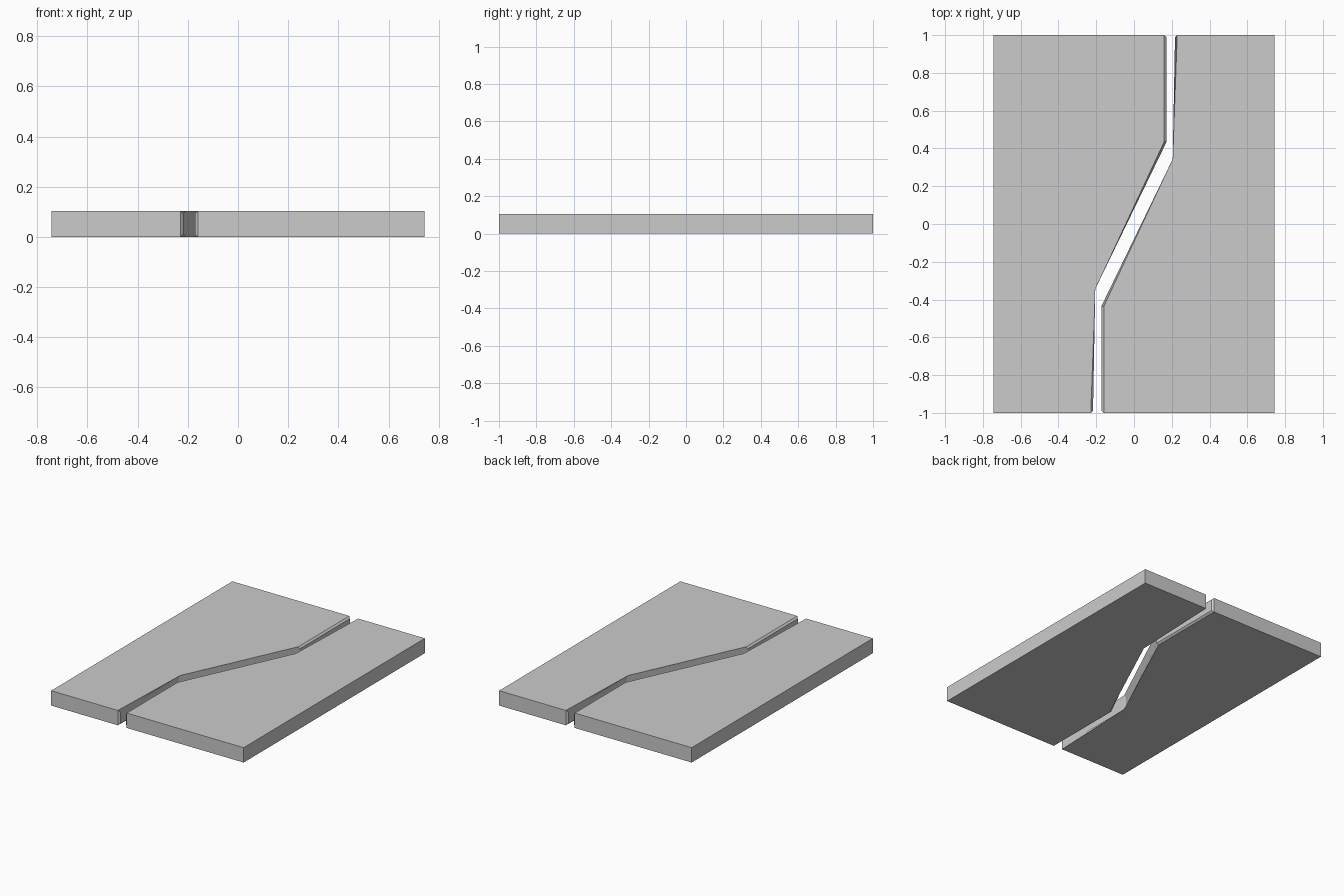
import bpy, bmesh

if "Cube" in bpy.data.objects:
    bpy.data.objects.remove(bpy.data.objects["Cube"])

HEIGHT = 0.104
CHAMFER = 0.012

# Left outline, counter-clockwise: outer corners, then the stepped seam
OUTER = [(-0.744, 1.0), (-0.744, -1.0)]
SEAM = [(-0.217, -1.0), (-0.217, -0.341), (0.172, 0.434), (0.172, 1.0)]


def make_panel(name, sign):
    # sign = -1 turns the outline half a revolution about z
    bm = bmesh.new()
    outline = [(sign * x, sign * y) for x, y in OUTER + SEAM]
    bottom = [bm.verts.new((x, y, 0)) for x, y in outline]
    top = [bm.verts.new((x, y, HEIGHT)) for x, y in outline]
    bm.faces.new(bottom[::-1])
    bm.faces.new(top)
    sides = []
    for i in range(len(outline)):
        j = (i + 1) % len(outline)
        sides.append(bm.faces.new((bottom[i], bottom[j], top[j], top[i])))

    # Chamfer the border of the seam faces, leaving the bends sharp
    seam = set(sides[2:5])
    border = [e for e in bm.edges
              if sum(f in seam for f in e.link_faces) == 1]
    bmesh.ops.bevel(bm, geom=border, offset=CHAMFER, offset_type='OFFSET',
                    segments=1, affect='EDGES', profile=0.5)
    bmesh.ops.recalc_face_normals(bm, faces=bm.faces)

    mesh = bpy.data.meshes.new(name)
    bm.to_mesh(mesh)
    bm.free()
    obj = bpy.data.objects.new(name, mesh)
    bpy.context.collection.objects.link(obj)
    return obj


# Two matching panels facing each other across the gap
make_panel("left_panel", 1)
make_panel("right_panel", -1)
